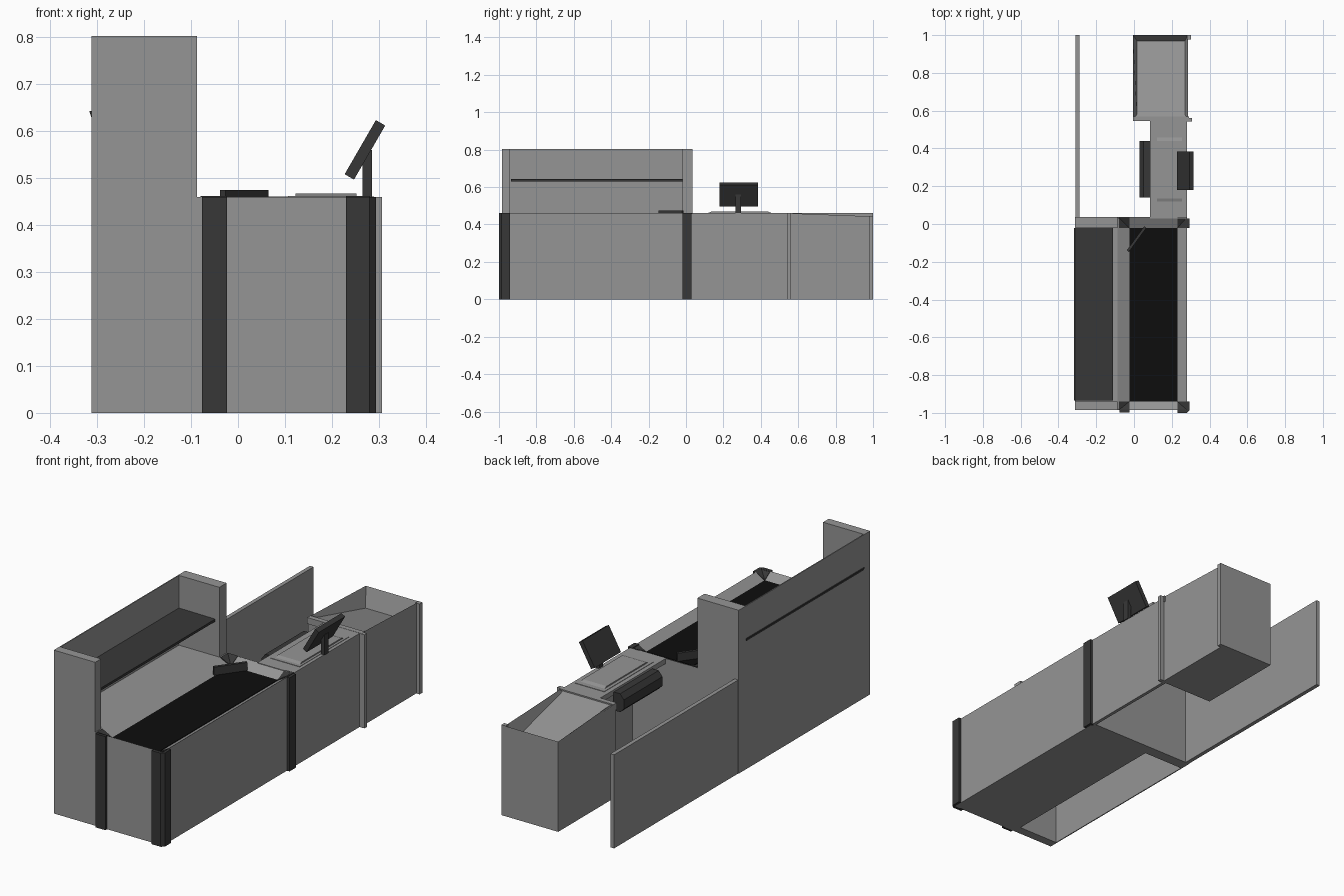
import bpy, bmesh, math
from mathutils import Matrix

if "Cube" in bpy.data.objects:
    bpy.data.objects.remove(bpy.data.objects["Cube"])


def material(name, v):
    m = bpy.data.materials.new(name)
    m.diffuse_color = (v, v, v, 1)
    m.use_nodes = True
    m.node_tree.nodes["Principled BSDF"].inputs["Base Color"].default_value = m.diffuse_color
    return m


GREY, DARK, BLACK = material("grey_panel", 0.3), material("dark_trim", 0.039), material("belt_rubber", 0.004)


def finish(name, bm, mat=None):
    bmesh.ops.recalc_face_normals(bm, faces=bm.faces)
    me = bpy.data.meshes.new(name)
    bm.to_mesh(me)
    bm.free()
    ob = bpy.data.objects.new(name, me)
    bpy.context.collection.objects.link(ob)
    me.materials.append(mat or GREY)
    return ob


def box(name, x, y, z, mat=None, turn=None):
    """Box from (min, max) ranges, optionally turned about its centre."""
    bm = bmesh.new()
    size = [b - a for a, b in (x, y, z)]
    mid = [(a + b) / 2 for a, b in (x, y, z)]
    m = Matrix.Translation(mid)
    if turn:
        m = m @ Matrix.Rotation(math.radians(turn[1]), 4, turn[0])
    bmesh.ops.create_cube(bm, size=1, matrix=m @ Matrix.Diagonal((*size, 1)))
    return finish(name, bm, mat)


def rect(x, y, z0, z1=None):
    """Rectangle loop; z0 at the y-min edge, z1 at the y-max edge."""
    z1 = z0 if z1 is None else z1
    return [(x[0], y[0], z0), (x[1], y[0], z0), (x[1], y[1], z1), (x[0], y[1], z1)]


def loft(name, rings, mat=None):
    """Skin a stack of equal loops and cap both ends."""
    bm = bmesh.new()
    vs = [[bm.verts.new(p) for p in r] for r in rings]
    n = len(rings[0])
    for a, b in zip(vs, vs[1:]):
        for i in range(n):
            j = (i + 1) % n
            bm.faces.new((a[i], a[j], b[j], b[i]))
    bm.faces.new(vs[0][::-1])
    bm.faces.new(vs[-1])
    return finish(name, bm, mat)


def prism_z(name, pts, z, mat=None):
    return loft(name, [[(px, py, h) for px, py in pts] for h in z], mat)


def prism_y(name, pts, y, mat=None):
    return loft(name, [[(px, d, pz) for px, pz in pts] for d in y], mat)


# Conveyor counter with rims sloping down to the belt
OX, OY, IX, IY = (-0.087, 0.28), (-0.985, 0.035), (-0.025, 0.23), (-0.94, -0.02)
TOP, BELT = 0.46, 0.43
loft("conveyor_counter", [rect(OX, OY, 0), rect(OX, OY, TOP), rect(IX, IY, BELT)])
box("conveyor_belt", IX, IY, (BELT - 0.02, BELT + 0.003), BLACK)

# Dark mitred corner caps on the rim
for i in (0, 1):
    for j in (0, 1):
        ox = (-0.08, 0.281)[i]
        o = (ox, OY[j], TOP + 0.002)
        a = (IX[i], OY[j], TOP + 0.002)
        b = (ox, IY[j], TOP + 0.002)
        c = (IX[i], IY[j], BELT + 0.004)
        bm = bmesh.new()
        v = [bm.verts.new(p) for p in (o, a, c, b)]
        w = [bm.verts.new((p[0], p[1], p[2] - 0.006)) for p in (o, a, c, b)]
        for s in (v, w):
            bm.faces.new((s[0], s[1], s[2]))
            bm.faces.new((s[0], s[2], s[3]))
        for k in range(4):
            m = (k + 1) % 4
            bm.faces.new((v[k], v[m], w[m], w[k]))
        finish(f"rim_corner_{i}{j}", bm, DARK)

# Dark vertical trim posts, chamfered on the outer corner
box("front_left_post", (-0.077, -0.023), (-0.998, -0.98), (0, TOP), DARK)
prism_z("front_right_post", [(0.23, -1), (0.28, -1), (0.294, -0.986), (0.294, -0.94),
                             (0.278, -0.94), (0.278, -0.98), (0.23, -0.98)], (0, TOP), DARK)
box("middle_right_post", (0.27, 0.294), (-0.02, 0.03), (0, TOP), DARK)

# Tall customer-side shelf unit, hollow underneath
for n, y in (("front", (-0.985, -0.94)), ("back", (-0.02, 0.035))):
    box(f"shelf_unit_{n}_wall", (-0.312, -0.087), y, (0, 0.803))
prism_y("back_end_panel", [(-0.312, 0), (0.28, 0), (0.28, TOP), (-0.087, TOP),
                           (-0.087, 0.803), (-0.312, 0.803)], (0.034, 0.036))
box("shelf_unit_panel", (-0.312, -0.307), (-0.94, -0.02), (0, 0.803))
box("shelf_unit_deck", (-0.308, -0.087), (-0.94, -0.02), (0.44, TOP))
prism_y("shelf", [(-0.317, 0.643), (-0.11, 0.641), (-0.11, 0.629), (-0.312, 0.629)],
        (-0.935, -0.02), DARK)

# Goods divider arm over the belt
box("divider_arm", (-0.065, 0.092), (-0.087, -0.073), (0.435, 0.475), DARK, ("Z", 54))

# Scanner table, open on the operator side
box("scanner_table", (0.085, 0.28), (0.03, 0.55), (0.435, TOP))
box("scanner_front_panel", (0.265, 0.281), (0.03, 0.56), (0, TOP))
box("scanner_bed", (0.107, 0.265), (0.1, 0.482), (0.45, 0.462))
loft("scanner_plate", [rect((0.123, 0.253), (0.115, 0.46), 0.461),
                       rect((0.123, 0.253), (0.135, 0.44), 0.468)])
prism_y("cash_drawer", [(0.09, 0.45), (0.05, 0.45), (0.03, 0.425), (0.03, 0.38),
                        (0.05, 0.36), (0.09, 0.36)], (0.14, 0.44), DARK)

# Tilted screen on its stem
box("screen_stem", (0.265, 0.286), (0.265, 0.295), (TOP, 0.56), DARK)
box("screen", (0.259, 0.282), (0.18, 0.384), (0.494, 0.627), DARK, ("Y", 30))

# Bagging cabinet with a sunken sloping tray
CX = (-0.005, 0.285)
loft("bagging_cabinet", [rect(CX, (0.55, 1), 0), rect(CX, (0.55, 1), TOP, 0.443),
                         rect((0.015, 0.27), (0.58, 0.97), 0.452, 0.35)])
box("cabinet_flange", (-0.005, 0.29), (0.545, 0.57), (0.43, 0.461))
box("cabinet_front_strip", (0.28, 0.307), (0.543, 0.562), (0, TOP))
box("cabinet_back_strip", (0.28, 0.303), (0.978, 1), (0, 0.444))

# Low screen wall behind the operator
box("operator_wall", (-0.309, -0.289), (0.03, 1), (0, TOP))
